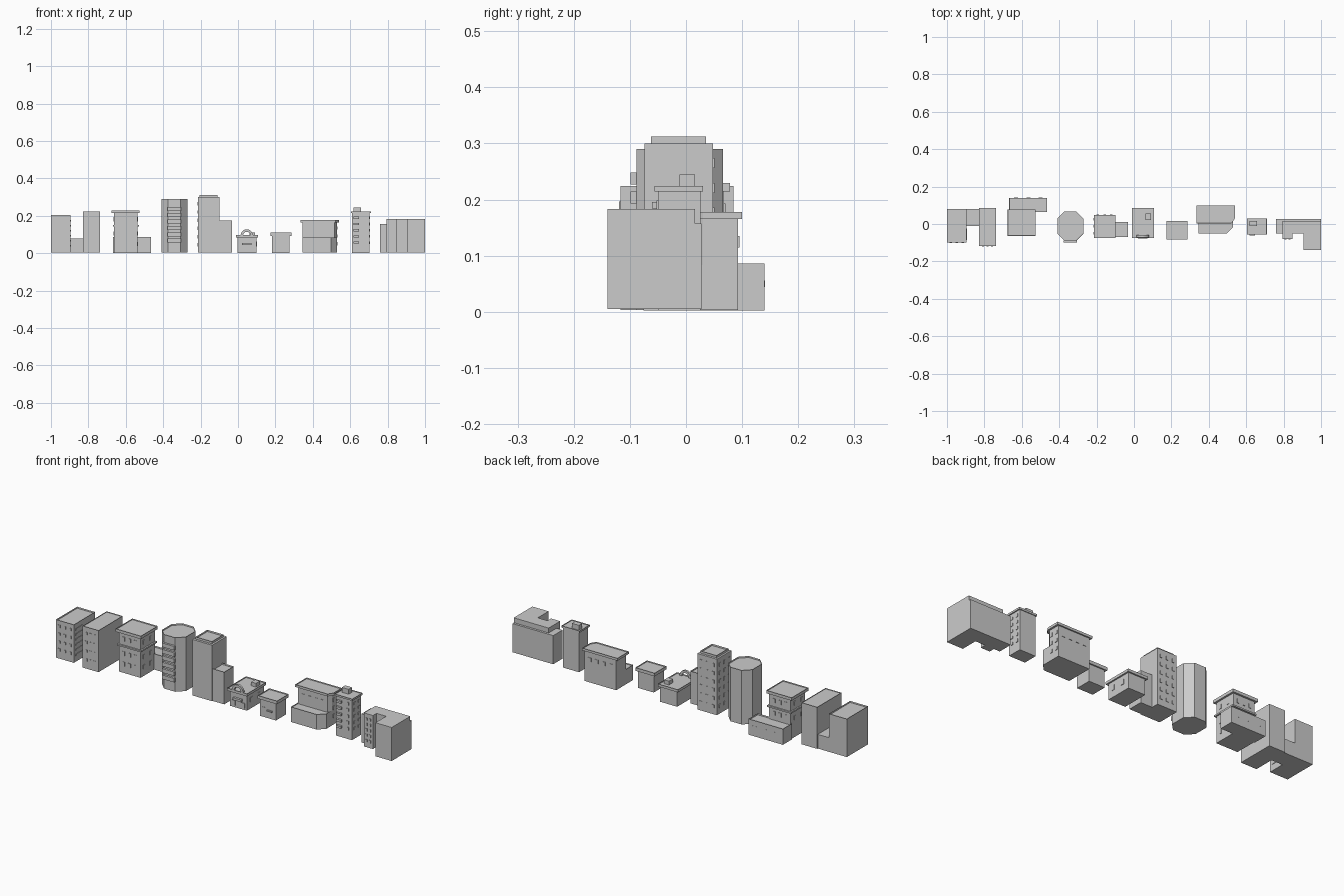
import bpy, bmesh, math


def prism(name, pts, z0, z1, rim=0, drop=0.008):
    """Extruded footprint; a rim turns the top into a parapet roof."""
    bm = bmesh.new()
    lo = [bm.verts.new((x, y, z0)) for x, y in pts]
    hi = [bm.verts.new((x, y, z1)) for x, y in pts]
    n = len(pts)
    bm.faces.new(lo[::-1])
    top = bm.faces.new(hi)
    for i in range(n):
        j = (i + 1) % n
        bm.faces.new((lo[i], lo[j], hi[j], hi[i]))
    if rim:
        bmesh.ops.inset_region(bm, faces=[top], thickness=rim, use_even_offset=True)
        inner = bmesh.ops.inset_region(bm, faces=[top], thickness=0.0003, use_even_offset=True)
        for v in top.verts:
            v.co.z -= drop
    bmesh.ops.recalc_face_normals(bm, faces=bm.faces)
    me = bpy.data.meshes.new(name)
    bm.to_mesh(me)
    bm.free()
    ob = bpy.data.objects.new(name, me)
    bpy.context.collection.objects.link(ob)
    return ob


def box(name, x0, x1, y0, y1, z0, z1, rim=0, drop=0.008):
    return prism(name, [(x0, y0), (x1, y0), (x1, y1), (x0, y1)], z0, z1, rim, drop)


def octagon(x0, x1, y0, y1, c):
    return [(x0 + c, y0), (x1 - c, y0), (x1, y0 + c), (x1, y1 - c),
            (x1 - c, y1), (x0 + c, y1), (x0, y1 - c), (x0, y0 + c)]


def panels(name, side, plane, us, zs, w, h, out=0.0025):
    """Grid of thin panels on a wall; side is the wall's outward axis."""
    bm = bmesh.new()
    s = 1 if side[0] == '+' else -1
    for u in us:
        for z in zs:
            r = bmesh.ops.create_cube(bm, size=1)
            for v in r['verts']:
                a, d, c = v.co.x * w + u, plane + s * (v.co.y + 0.5) * out, v.co.z * h + z
                v.co = (d, a, c) if side[1] == 'x' else (a, d, c)
    bmesh.ops.recalc_face_normals(bm, faces=bm.faces)
    me = bpy.data.meshes.new(name)
    bm.to_mesh(me)
    bm.free()
    bpy.context.collection.objects.link(bpy.data.objects.new(name, me))


def span(a, b, n):
    return [a + (b - a) * i / (n - 1) for i in range(n)]


# Twin office block with a low link
box("twin_left_tower", -1, -0.895, -0.098, 0.08, 0.003, 0.205, 0.007)
box("twin_link", -0.896, -0.829, -0.01, 0.08, 0.003, 0.078)
box("twin_right_tower", -0.83, -0.737, -0.117, 0.085, 0.003, 0.224, 0.005, 0.004)
rows = span(0.05, 0.175, 4)
panels("twin_left_windows", '-x', -0.9985, [-0.01], rows, 0.15, 0.014, 0.001)
panels("twin_left_front_windows", '-y', -0.098, span(-0.98, -0.915, 3), rows, 0.012, 0.014)
panels("twin_left_court_windows", '+x', -0.895, [-0.055], span(0.04, 0.175, 6), 0.06, 0.008)
panels("twin_right_front_windows", '-y', -0.117, [-0.808, -0.783, -0.759], span(0.05, 0.19, 4), 0.011, 0.014)

# Three storey house with ledges and rear annex
box("house_body", -0.662, -0.536, -0.052, 0.068, 0.002, 0.217)
box("house_middle_ledge", -0.669, -0.528, -0.06, 0.075, 0.142, 0.15)
box("house_roof", -0.675, -0.526, -0.063, 0.078, 0.214, 0.23, 0.006, 0.006)
box("house_annex", -0.667, -0.465, 0.063, 0.14, 0.002, 0.086, 0.005)
panels("house_front_windows", '-y', -0.052, [-0.635, -0.6, -0.565], [0.05, 0.105, 0.182], 0.014, 0.022)
panels("house_right_windows", '+x', -0.536, [-0.022, 0.032], [0.05, 0.105, 0.182], 0.014, 0.022)
panels("house_left_windows", '-x', -0.662, [-0.022, 0.032], [0.105, 0.182], 0.014, 0.022)
panels("house_back_windows", '+y', 0.068, [-0.635, -0.6, -0.565], [0.115, 0.182], 0.014, 0.022)
panels("annex_back_windows", '+y', 0.14, span(-0.63, -0.5, 3), [0.05], 0.022, 0.012, 0.0005)

# Eight sided tower with front balconies
prism("octagon_tower", octagon(-0.41, -0.27, -0.088, 0.066, 0.037), 0.003, 0.29, 0.006)
panels("octagon_balconies", '-y', -0.088, [-0.341], [0.0675 + 0.034 * i for i in range(6)], 0.072, 0.021, 0.011)

# Tall tower with side wing
box("tall_tower", -0.215, -0.1, -0.074, 0.048, 0.003, 0.3)
box("tall_tower_parapet", -0.205, -0.11, -0.062, 0.036, 0.3, 0.312, 0.005, 0.009)
box("tall_tower_wing", -0.1, -0.032, -0.07, 0.01, 0.003, 0.174, 0.005)
rows = span(0.045, 0.265, 6)
panels("tall_back_windows", '+y', 0.048, span(-0.193, -0.122, 3), rows, 0.013, 0.018)
panels("tall_left_windows", '-x', -0.215, span(-0.05, 0.025, 3), rows, 0.013, 0.018)

# Small shop with arched pediment
box("shop_body", -0.002, 0.098, -0.065, 0.077, 0.002, 0.088)
box("shop_cornice", -0.012, 0.106, -0.076, 0.085, 0.084, 0.098, 0.006, 0.006)
arch = prism("shop_arch", [(0.033 * math.cos(math.pi * i / 10), 0.033 * math.sin(math.pi * i / 10))
                           for i in range(11)] + [(0.02 * math.cos(math.pi * i / 10), 0.02 * math.sin(math.pi * i / 10))
                                                  for i in range(10, -1, -1)], 0, 0.012)
arch.rotation_euler.x = math.pi / 2
arch.location = (0.047, -0.06, 0.095)
box("shop_roof_vent", 0.062, 0.09, 0.022, 0.055, 0.09, 0.112)
panels("shop_awning", '-y', -0.065, [0.047], [0.05], 0.05, 0.012, 0.012)
panels("shop_front_windows", '-y', -0.065, [0.02, 0.075], [0.025], 0.022, 0.026)
panels("shop_side_windows", '+x', 0.098, [-0.03, 0.035], [0.05], 0.018, 0.025)

# Kiosk
box("kiosk_body", 0.183, 0.276, -0.076, 0.009, 0.002, 0.095)
box("kiosk_roof", 0.173, 0.286, -0.082, 0.016, 0.093, 0.11, 0.006, 0.006)
panels("kiosk_sign_board", '-y', -0.076, [0.24], [0.043], 0.032, 0.006, 0.007)
panels("kiosk_door", '-y', -0.076, [0.205], [0.03], 0.02, 0.05)

# Corner block with lower front hall
box_pts = [(0.345, 0.01), (0.517, 0.01), (0.53, 0.03), (0.53, 0.093), (0.345, 0.093)]
prism("corner_block_rear", box_pts, 0.003, 0.168)
prism("corner_block_roof", [(0.333, 0.004), (0.522, 0.004), (0.54, 0.03), (0.54, 0.1), (0.333, 0.1)],
      0.165, 0.178, 0.006, 0.006)
prism("corner_block_front", [(0.345, -0.05), (0.497, -0.05), (0.53, -0.017), (0.53, 0.03), (0.345, 0.03)],
      0.003, 0.083, 0.005, 0.006)
panels("corner_upper_windows", '-y', 0.01, span(0.375, 0.49, 4), [0.125], 0.018, 0.024)
panels("corner_side_windows", '+x', 0.53, span(0.045, 0.08, 2), span(0.05, 0.135, 3), 0.013, 0.018)
panels("corner_back_windows", '+y', 0.093, span(0.375, 0.5, 4), [0.125], 0.018, 0.02)

# Slim tower with balconies and roof hut
box("slim_tower", 0.61, 0.704, -0.05, 0.026, 0.002, 0.216)
box("slim_roof", 0.604, 0.71, -0.056, 0.03, 0.214, 0.224, 0.005, 0.005)
box("slim_roof_hut", 0.618, 0.658, -0.012, 0.016, 0.217, 0.245)
rows = span(0.057, 0.19, 5)
panels("slim_balconies", '-y', -0.05, [0.632], rows, 0.028, 0.012, 0.011)
panels("slim_front_windows", '-y', -0.05, [0.68], rows, 0.012, 0.016)
panels("slim_side_windows", '+x', 0.704, [-0.03, 0.008], rows, 0.012, 0.014)

# Stepped courtyard block at the end
prism("court_base", [(0.76, -0.05), (1, -0.05), (1, 0.028), (0.76, 0.028)], 0.005, 0.157)
prism("court_upper_block", [(0.795, -0.08), (0.848, -0.08), (0.848, -0.05), (0.905, -0.05), (0.905, -0.14),
                            (1, -0.14), (1, 0.016), (0.795, 0.016)], 0.005, 0.183)
panels("court_left_windows", '-y', -0.08, [0.81, 0.832], span(0.04, 0.155, 5), 0.01, 0.014)
